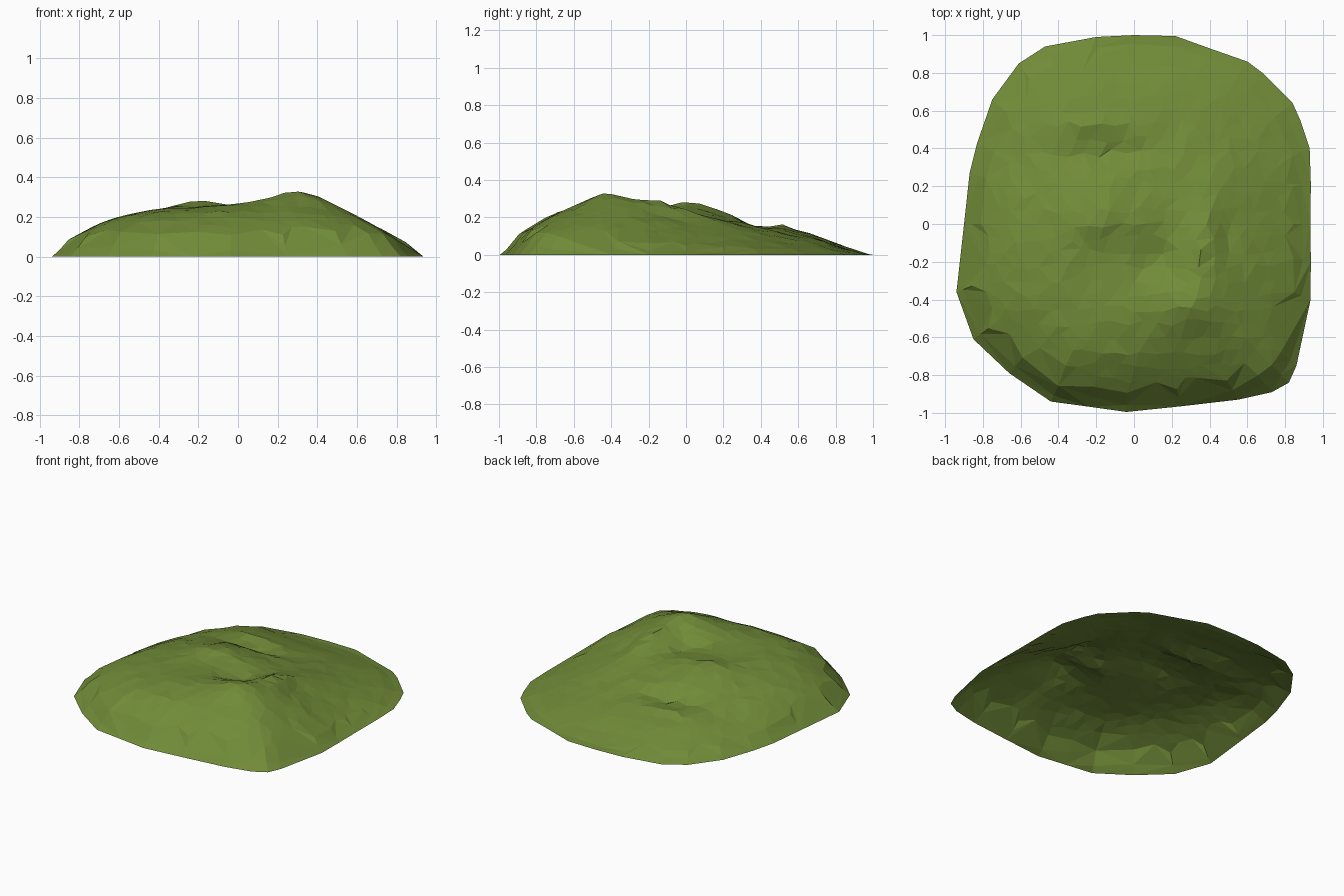
import bpy, bmesh, math, random
from mathutils import Vector
from mathutils.geometry import delaunay_2d_cdt

if "Cube" in bpy.data.objects:
    bpy.data.objects.remove(bpy.data.objects["Cube"])

random.seed(7)

# Ground outline of the mound, counter-clockwise from +x
OUTLINE = [(.935, 0), (.936, .22), (.93, .4), (.88, .55), (.84, .64), (.68, .8), (.6, .86),
           (.4, .93), (.22, .995), (0, 1), (-.2, .99), (-.47, .94), (-.61, .85),
           (-.75, .66), (-.83, .43), (-.87, .27), (-.9, 0), (-.94, -.36), (-.85, -.61),
           (-.66, -.79), (-.44, -.94), (-.24, -.967), (-.04, -.995), (.25, -.965), (.55, -.93),
           (.73, -.89), (.82, -.84), (.86, -.75), (.935, -.4), (.936, -.2)]

# Radial slope profiles every 30 degrees: heights at the fractions in T
T = [0, .22, .45, .7, .9, 1]
TOP = .255
SLOPES = [(.225, .23, .125, .05), (.205, .17, .085, .03), (.2, .145, .085, .03),
          (.205, .15, .09, .018), (.225, .165, .12, .05), (.255, .2, .135, .06),
          (.275, .23, .183, .088), (.255, .24, .19, .1), (.25, .25, .22, .13),
          (.25, .268, .225, .11), (.26, .31, .23, .125), (.25, .285, .185, .088)]

# Local bumps and hollows: x, y, radius x, radius y, height
LUMPS = [(-.15, .38, .25, .075, -.04), (-.22, .51, .22, .06, .018),   # step at the back
         (.3, -.46, .13, .1, .02), (.13, -.18, .12, .14, -.045),      # front crest, bowl
         (.36, -.08, .06, .16, .02), (.5, -.08, .08, .18, -.025),     # right ridge and drop
         (-.17, .04, .14, .12, .012)]                                 # middle knoll


def spline(a, b, c, d, f):
    return b + .5 * f * (c - a + f * (2*a - 5*b + 4*c - d + f * (3*(b - c) + d - a)))


def fraction(p):
    """How far p lies from the centre (0) to the outline (1)."""
    return max(p.cross(Vector(b) - Vector(a)) / Vector(a).cross(Vector(b) - Vector(a))
               for a, b in zip(OUTLINE, OUTLINE[1:] + OUTLINE[:1]))


def height(x, y, t):
    """Blend the neighbouring slope profiles around the mound, then add the lumps."""
    s = (math.atan2(y, x) % math.tau) / math.tau * 12
    i, f = int(s), s - int(s)
    rows = [[TOP, *SLOPES[(i + k) % 12], 0] for k in (-1, 0, 1, 2)]
    prof = [spline(*(r[j] for r in rows), f) for j in range(6)]
    j = max(k for k in range(5) if T[k] <= t)
    g = (t - T[j]) / (T[j + 1] - T[j])
    z = spline(prof[max(j - 1, 0)], prof[j], prof[j + 1], prof[min(j + 2, 5)], g)
    for cx, cy, rx, ry, h in LUMPS:
        z += h * math.exp(-((x - cx) / rx)**2 - ((y - cy) / ry)**2)
    return max(z, 0)


# Scattered ground points: outline, two rim rings and a jittered grid inside
n = len(OUTLINE)
points = [Vector(p) for p in OUTLINE]
for t in (.955, .9):
    points += [Vector(p) * (t + random.uniform(-.012, .012)) for p in OUTLINE]
STEP = .075
for i in range(-13, 14):
    for j in range(-14, 15):
        p = Vector((i + (j % 2) / 2 + random.uniform(-.28, .28), j + random.uniform(-.28, .28))) * STEP
        if fraction(p) < .86:
            points.append(p)

# Mound shell: triangulate the points and lift them, open underneath
rim = [(i, (i + 1) % n) for i in range(n)]
flat, _, tris, *_ = delaunay_2d_cdt(points, rim, [list(range(n))], 1, 1e-5)
bm = bmesh.new()
verts = []
for p in flat:
    t = fraction(p)
    z = 0
    if t < .998:
        # rougher ground on the front and middle, smooth on the back slope
        rough = .001 if t > .86 or p.y > .55 else .004
        z = height(p.x, p.y, t) + random.uniform(-rough, rough)
    verts.append(bm.verts.new((p.x, p.y, max(z, 0))))
for tri in tris:
    bm.faces.new([verts[k] for k in tri])

mesh = bpy.data.meshes.new("grass_mound")
bm.to_mesh(mesh)
bm.free()
mound = bpy.data.objects.new("grass_mound", mesh)
bpy.context.collection.objects.link(mound)

green = bpy.data.materials.new("moss green")
green.diffuse_color = (.165, .26, .04, 1)
green.use_nodes = True
green.node_tree.nodes["Principled BSDF"].inputs["Base Color"].default_value = green.diffuse_color
mesh.materials.append(green)
